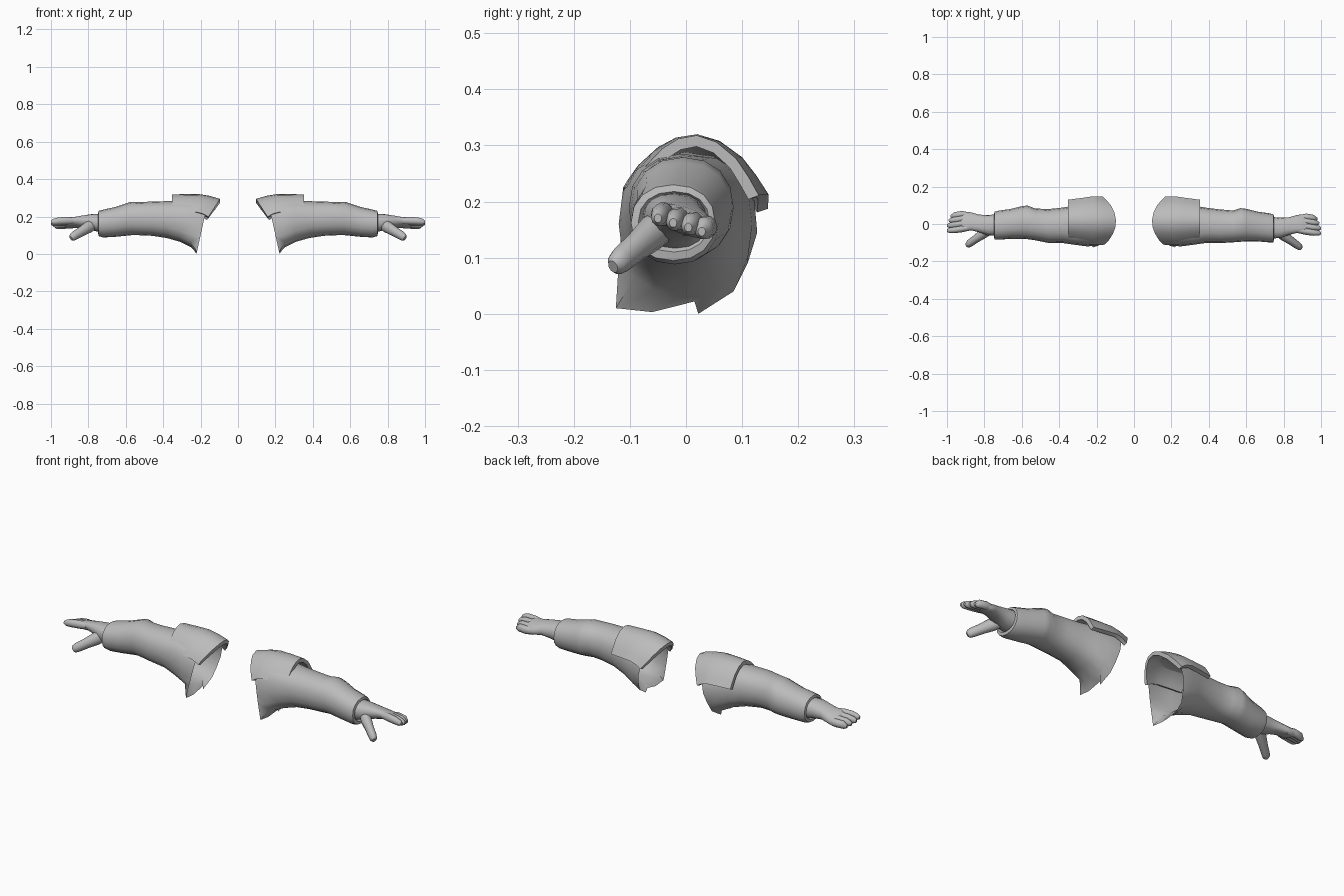
import bpy, bmesh, math
from mathutils import Vector

if "Cube" in bpy.data.objects:
    bpy.data.objects.remove(bpy.data.objects["Cube"])

grey = bpy.data.materials.new("plain grey")
grey.diffuse_color = (0.5, 0.5, 0.5, 1)
grey.use_nodes = True
grey.node_tree.nodes["Principled BSDF"].inputs["Base Color"].default_value = grey.diffuse_color


def loft(name, rings, side, cap_start=False, cap_end=False):
    """Skin closed rings into one object; the left arm is mirrored and sits slightly further back."""
    bm = bmesh.new()
    rows = []
    for ring in rings:
        row = []
        for x, y, z in ring:
            back = 0.014 * min(max((x - 0.45) / 0.1, 0), 1) if side < 0 else 0
            row.append(bm.verts.new((side * x, y + back, z)))
        rows.append(row)
    n = len(rows[0])
    for a, b in zip(rows, rows[1:]):
        for i in range(n):
            j = (i + 1) % n
            bm.faces.new((a[i], a[j], b[j], b[i]))
    if cap_start:
        bm.faces.new(rows[0])
    if cap_end:
        bm.faces.new(rows[-1])
    bmesh.ops.recalc_face_normals(bm, faces=bm.faces)
    # open sleeves: make sure the outside is the front
    top = max(bm.faces, key=lambda f: f.calc_center_median().z)
    if top.normal.z < 0:
        bmesh.ops.reverse_faces(bm, faces=bm.faces)
    me = bpy.data.meshes.new(name)
    bm.to_mesh(me)
    bm.free()
    me.materials.append(grey)
    ob = bpy.data.objects.new(name, me)
    bpy.context.collection.objects.link(ob)
    bpy.ops.object.select_all(action='DESELECT')
    ob.select_set(True)
    bpy.context.view_layer.objects.active = ob
    bpy.ops.object.shade_smooth_by_angle(angle=math.radians(45))
    return ob


def oval(x, y0, y1, z0, z1, n=16, power=2.3, tilt=0.0):
    """Rounded cross-section filling the given y and z range."""
    pts = []
    for i in range(n):
        a = 2 * math.pi * i / n
        c, s = math.cos(a), math.sin(a)
        y = (y0 + y1) / 2 + (y1 - y0) / 2 * math.copysign(abs(c) ** (2 / power), c)
        z = (z0 + z1) / 2 + (z1 - z0) / 2 * math.copysign(abs(s) ** (2 / power), s)
        pts.append((x, y, z - tilt * y))
    return pts


def limb(points, n=10):
    """Round rings along a path of (x, y, z, radius)."""
    pos = [Vector(p[:3]) for p in points]
    d = (pos[-1] - pos[0]).normalized()
    u = d.cross(Vector((0, 0, 1))).normalized()
    v = u.cross(d)
    return [[tuple(c + p[3] * (u * math.cos(2 * math.pi * i / n) * 0.85
                               + v * math.sin(2 * math.pi * i / n)))
             for i in range(n)] for c, p in zip(pos, points)]


# torn shoulder opening, from the back, over the top, to the ragged underside
rim = [(.127, .145), (.122, .2), (.095, .25), (.05, .28), (0, .288), (-.045, .28),
       (-.085, .25), (-.108, .2), (-.115, .145), (-.12, .09), (-.125, .01), (-.06, .003),
       (.015, .022), (.022, 0), (.085, .04), (.11, .09)]
# sleeve sections: x, back/front range, height range
sleeve = [(.25, -.12, .118, .035, .285), (.31, -.112, .1, .065, .285),
          (.38, -.102, .088, .085, .282), (.46, -.102, .078, .097, .28),
          (.53, -.098, .072, .1, .277), (.57, -.095, .085, .1, .279),
          (.60, -.093, .081, .097, .27), (.66, -.093, .066, .091, .25),
          (.72, -.098, .058, .088, .237), (.745, -.098, .052, .095, .23),
          (.748, -.085, .042, .11, .218), (.735, -.075, .036, .12, .21)]
palm = [(.73, -.078, .038, .115, .215, 0), (.78, -.075, .034, .125, .212, .05),
        (.83, -.058, .036, .138, .203, .15), (.87, -.048, .048, .143, .195, .25),
        (.91, -.05, .053, .14, .19, .3), (.93, -.04, .045, .15, .18, .3)]
# shoulder plate: outer arc (y, z) from front to back
arc = [(-.112, .225), (-.103, .24), (-.085, .265), (-.05, .297), (-.018, .314), (.02, .32),
       (.06, .308), (.1, .279), (.125, .247), (.147, .213)]
# plate sections: x at crown, x at the hems, width scale, drop
plate = [(.352, .352, .87, .002), (.28, .28, .94, 0), (.21, .225, 1, 0),
         (.15, .19, 1, .01), (.096, .165, .99, .026)]

for side, tag in ((1, "right"), (-1, "left")):
    # sleeve with open shoulder and folded cuff
    rings = [[(.222 - .22 * z, y, z) for y, z in rim]]
    rings += [oval(*s, power=2.5 if s[0] < .35 else 2.2) for s in sleeve]
    loft(tag + "_sleeve", rings, side)

    # shoulder plate with thickness
    rings = []
    for xt, xe, w, drop in plate:
        outer, inner = [], []
        for y, z in arc:
            y = .015 + (y - .015) * w
            h = (z - .215) / .105
            x = xe + (xt - xe) * h
            d = Vector((.017 - y, .17 - z)).normalized() * .02
            outer.append((x, y, z - drop))
            inner.append((x, y + d.x, z + d.y - drop))
        rings.append(outer + inner[::-1])
    loft(tag + "_shoulder_plate", rings, side, True, True)

    # palm
    rings = [oval(*p[:5], tilt=p[5]) for p in palm]
    loft(tag + "_palm", rings, side, False, True)

    # four fingers held together, higher toward the thumb side
    for i, (y, tip) in enumerate([(-.04, 1.0), (-.013, 1.0), (.014, .99), (.038, .98)]):
        z = .166 - .3 * y
        end = y - .006
        path = [(.88, y * .85, z, .018), (.92, y, z, .021), (.96, end, z - .002, .02),
                (tip - .012, end - .003, z - .006, .016), (tip, end - .004, z - .008, .008)]
        loft(f"{tag}_finger_{i + 1}", limb(path), side, True, True)

    # thumb pointing forward and down
    path = [(.765, -.03, .165, .03), (.80, -.062, .143, .032), (.84, -.09, .118, .026),
            (.875, -.115, .097, .024), (.888, -.125, .088, .02), (.893, -.13, .084, .012)]
    loft(tag + "_thumb", limb(path), side, True, True)
